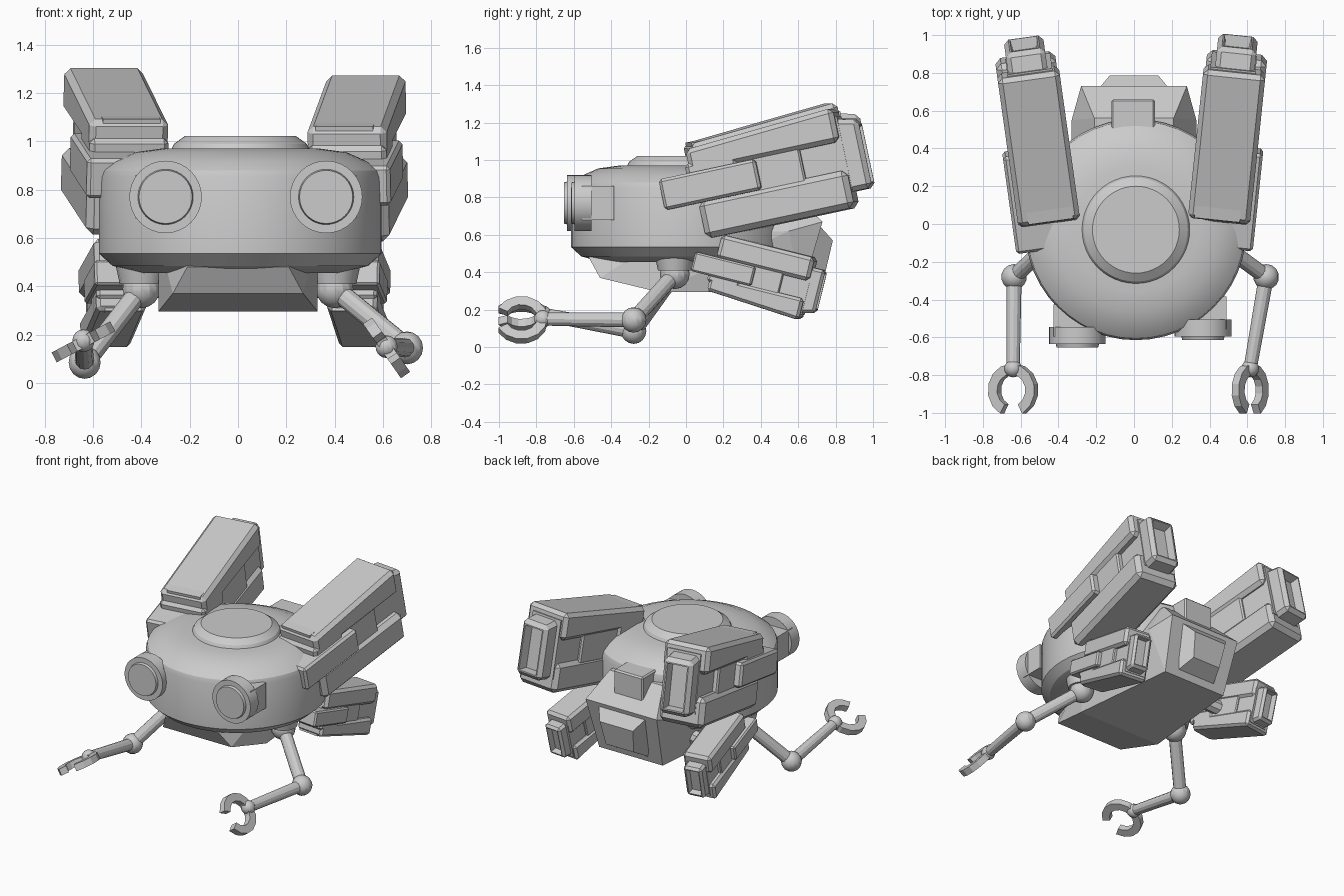
import bpy, bmesh
from math import radians, cos, sin, pi
from mathutils import Matrix, Vector

if "Cube" in bpy.data.objects:
    bpy.data.objects.remove(bpy.data.objects["Cube"])


def finish(name, bm, mat=None, smooth=False):
    if mat is not None:
        bm.transform(mat)
    bmesh.ops.recalc_face_normals(bm, faces=bm.faces)
    me = bpy.data.meshes.new(name)
    bm.to_mesh(me)
    bm.free()
    ob = bpy.data.objects.new(name, me)
    bpy.context.collection.objects.link(ob)
    if smooth:
        bpy.ops.object.select_all(action='DESELECT')
        ob.select_set(True)
        bpy.context.view_layer.objects.active = ob
        bpy.ops.object.shade_smooth_by_angle(angle=radians(25))
    return ob


def lathe(name, profile, centre, steps=48):
    bm = bmesh.new()
    vs = [bm.verts.new((r, 0, z)) for r, z in profile]
    es = [bm.edges.new(p) for p in zip(vs, vs[1:])]
    bmesh.ops.spin(bm, geom=vs + es, axis=(0, 0, 1), cent=(0, 0, 0),
                   angle=2 * pi, steps=steps, use_duplicate=False)
    bmesh.ops.remove_doubles(bm, verts=bm.verts, dist=1e-4)
    return finish(name, bm, Matrix.Translation(centre), True)


def hull(name, pts):
    # convex solid from points given for the +x side
    bm = bmesh.new()
    for x, y, z in pts:
        bm.verts.new((x, y, z))
        bm.verts.new((-x, y, z))
    bmesh.ops.convex_hull(bm, input=bm.verts)
    bmesh.ops.dissolve_limit(bm, angle_limit=radians(2), verts=bm.verts, edges=bm.edges)
    return finish(name, bm)


def block(name, x, y, z, mat=None, bevel=0.025, rear_top=None, recess=False):
    bm = bmesh.new()
    bmesh.ops.create_cube(bm, size=1)
    for v in bm.verts:
        top = rear_top if rear_top is not None and v.co.y > 0 else z[1]
        v.co = (x[v.co.x > 0], y[v.co.y > 0], top if v.co.z > 0 else z[0])
    if bevel:
        bmesh.ops.bevel(bm, geom=bm.edges[:], offset=bevel, segments=1, affect='EDGES')
    if recess:
        bm.normal_update()
        f = max(bm.faces, key=lambda f: f.calc_center_median().y)
        bmesh.ops.inset_region(bm, faces=[f], thickness=0.012)
        bmesh.ops.inset_region(bm, faces=[f], thickness=0.015, depth=-0.06)
    return finish(name, bm, mat)


def rod(name, a, b, r, sides=12, r2=None):
    a, b = Vector(a), Vector(b)
    bm = bmesh.new()
    bmesh.ops.create_cone(bm, cap_ends=True, segments=sides, radius1=r,
                          radius2=r2 or r, depth=(b - a).length)
    m = Matrix.Translation((a + b) / 2) @ (b - a).to_track_quat('Z', 'Y').to_matrix().to_4x4()
    return finish(name, bm, m, True)


def ball(name, c, r):
    bm = bmesh.new()
    bmesh.ops.create_uvsphere(bm, u_segments=14, v_segments=8, radius=r)
    return finish(name, bm, Matrix.Translation(c), True)


# saucer body and roof disc
lathe("saucer_body", [(0, .97), (.33, .97), (.44, .955), (.53, .915), (.575, .88), (.585, .85),
                      (.585, .535), (.53, .485), (.42, .455), (0, .455)], (.01, -.03, 0))
lathe("roof_disc", [(0, 1.022), (.23, 1.022), (.275, .99), (.29, .96)], (.01, -.03, 0))

# belly hull, tail bump and back box
hull("belly_hull", [(.21, -.52, .48), (.27, -.46, .37), (.33, -.15, .295), (.33, -.1, .6),
                    (.25, .62, .295), (.33, .55, .62), (.28, .73, .67), (.21, .56, .83),
                    (.21, .1, .83)])
hull("tail_bump", [(.2, .70, .665), (.13, .785, .57), (.11, .745, .40), (.15, .64, .34)])
block("back_box", (-.12, .11), (.48, .66), (.70, .90), bevel=.01)

# round lamps on the front
for side, x, y in (("left", -.30, -.645), ("right", .365, -.605)):
    rod(side + "_lamp_rim", (x, y + .01, .77), (x, y + .10, .77), .15, 32)
    rod(side + "_lamp_lens", (x, y - .008, .77), (x, y + .05, .77), .11, 32, .125)
    sx = 1 if x > 0 else -1
    inner, outer = x - sx * .12, x + sx * .125
    block(side + "_lamp_mount", (min(inner, outer), max(inner, outer)),
          (y + .05, y + .22), (.68, .86), bevel=0)


# thruster pods: one design, placed four times (lower ones flipped and smaller)
def pod(name, m):
    block(name + "_wedge_slab", (-.165, .165), (-.41, .41), (.065, .195), m, .025, .25)
    block(name + "_front_band", (-.165, .165), (-.43, -.15), (.0, .12), m, .02)
    block(name + "_flat_slab", (-.155, .165), (-.40, .416), (-.295, -.09), m, .03)
    block(name + "_core", (-.13, .11), (-.40, .42), (-.2, .2), m, 0)
    block(name + "_mid_block", (-.15, .145), (-.30, .19), (-.12, .09), m, .01)
    block(name + "_side_plate", (-.05, .195), (-.58, -.05), (-.1, .068), m, .015)
    block(name + "_nozzle", (-.105, .105), (.36, .525), (-.21, .2), m, .025, .16, True)


for name, c, yaw, pitch, s in (
        ("upper_right_pod", (.495, .45, .95), -6, 12, (1, 1, 1)),
        ("upper_left_pod", (-.51, .44, .98), 8, 12, (-1, 1, 1)),
        ("lower_right_pod", (.50, .40, .36), -6, -14, (.63, .63, -.63)),
        ("lower_left_pod", (-.52, .40, .36), 8, -14, (-.63, .63, -.63))):
    pod(name, Matrix.Translation(c) @ Matrix.Rotation(radians(yaw), 4, 'Z')
        @ Matrix.Rotation(radians(pitch), 4, 'X') @ Matrix.Diagonal((*s, 1)))

# struts holding the lower pods
for side, s in (("left", -1), ("right", 1)):
    rod(side + "_pod_strut", (s * .2, .32, .42), (s * .48, .36, .38), .05, 8)


# pincers: two flat curved fingers
def claw(name, wrist, roll):
    m = (Matrix.Translation((wrist[0], -.88, wrist[2] - .005))
         @ Matrix.Rotation(radians(roll), 4, 'Y'))
    for label, s in (("left", -1), ("right", 1)):
        bm = bmesh.new()
        n = 6
        rings = []
        for i in range(n + 1):
            a = radians(90 - 152 * i / n)
            rings.append([bm.verts.new((s * r * cos(a), r * sin(a), z))
                          for r, z in ((.085, -.023), (.14, -.023), (.14, .023), (.085, .023))])
        for p, q in zip(rings, rings[1:]):
            for k in range(4):
                bm.faces.new((p[k], p[k - 1], q[k - 1], q[k]))
        bm.faces.new(rings[0])
        bm.faces.new(rings[-1])
        finish(name + "_" + label + "_finger", bm, m)


# jointed arms
for side, shoulder, elbow, wrist, roll in (
        ("left", (-.40, -.06, .39), (-.635, -.28, .085), (-.64, -.765, .175), -28),
        ("right", (.40, -.06, .39), (.70, -.28, .145), (.615, -.765, .15), 55)):
    rod(side + "_shoulder_socket", (shoulder[0], -.06, .48), (shoulder[0], -.06, .41), .105, 16, .09)
    ball(side + "_shoulder", shoulder, .08)
    rod(side + "_upper_arm", shoulder, elbow, .042)
    ball(side + "_elbow", elbow, .068)
    rod(side + "_forearm", elbow, wrist, .04, 12, .035)
    ball(side + "_wrist", wrist, .047)
    claw(side + "_claw", wrist, roll)
